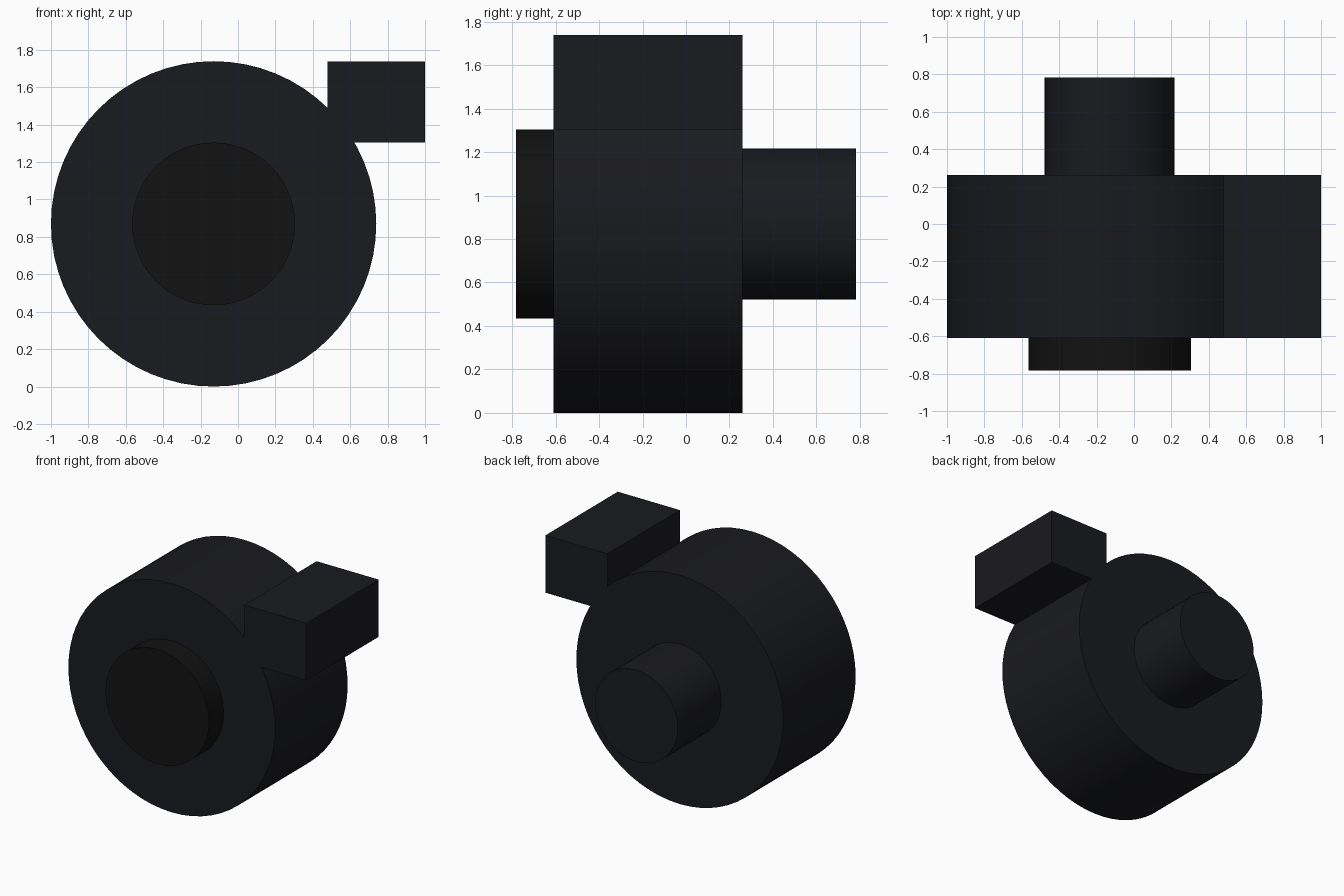
import bpy
from math import radians

if "Cube" in bpy.data.objects:
    bpy.data.objects.remove(bpy.data.objects["Cube"])

X, Z, R = -0.1304, 0.8696, 0.8696   # fan axis and casing radius


def material(name, color):
    m = bpy.data.materials.new(name)
    m.diffuse_color = (*color, 1)
    m.use_nodes = True
    m.node_tree.nodes["Principled BSDF"].inputs["Base Color"].default_value = m.diffuse_color
    return m


def smooth(obj):
    bpy.ops.object.select_all(action='DESELECT')
    obj.select_set(True)
    bpy.context.view_layer.objects.active = obj
    bpy.ops.object.shade_smooth_by_angle(angle=radians(30))


def drum(name, radius, y0, y1, mat):
    """Cylinder along y on the fan axis."""
    bpy.ops.mesh.primitive_cylinder_add(
        vertices=64, radius=radius, depth=y1 - y0,
        location=(X, (y0 + y1) / 2, Z), rotation=(radians(90), 0, 0))
    obj = bpy.context.object
    obj.name = name
    obj.data.materials.append(mat)
    smooth(obj)
    return obj


casing_mat = material("dark_casing", (0.010, 0.0105, 0.0135))
inlet_mat = material("black_inlet", (0.006, 0.006, 0.006))

# Round casing, front inlet ring, rear motor
Y0, Y1 = -0.6087, 0.2609
casing = drum("fan_casing", R, Y0, Y1, casing_mat)
drum("inlet", R * 0.5, -0.7826, Y0, inlet_mat)
drum("motor", R * 0.4, Y1, 0.7826, casing_mat)

# Outlet duct, merged flush into the casing
bpy.ops.mesh.primitive_cube_add(size=1, location=(0.7391, (Y0 + Y1) / 2, 1.5217))
outlet = bpy.context.object
outlet.name = "outlet_duct"
outlet.scale = (0.5218, Y1 - Y0, 0.4348)
outlet.data.materials.append(casing_mat)

union = casing.modifiers.new("merge_outlet", 'BOOLEAN')
union.operation = 'UNION'
union.solver = 'EXACT'
union.object = outlet
bpy.ops.object.select_all(action='DESELECT')
casing.select_set(True)
bpy.context.view_layer.objects.active = casing
bpy.ops.object.modifier_apply(modifier=union.name)
bpy.data.objects.remove(outlet, do_unlink=True)
smooth(casing)
